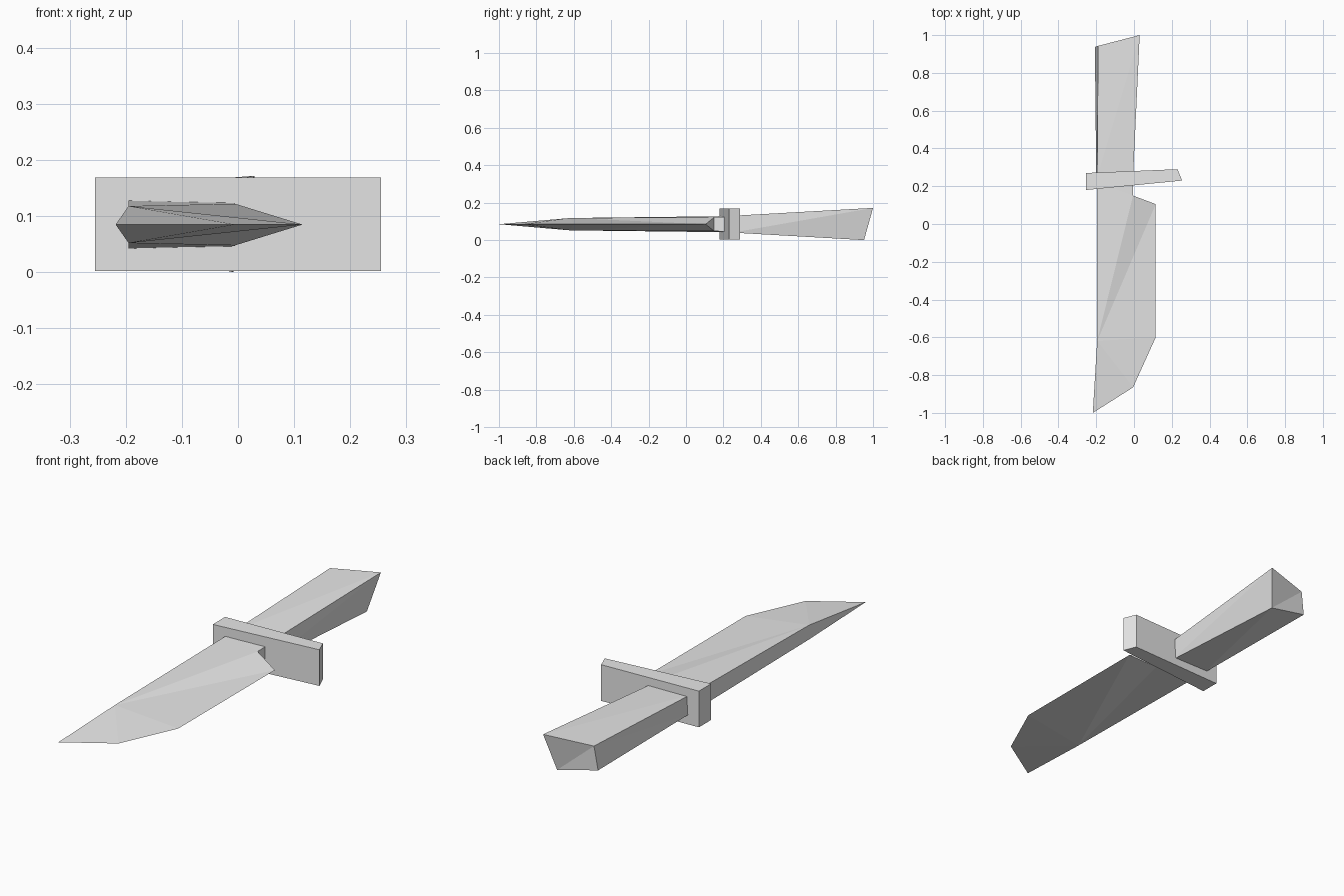
import bpy
import bmesh

cube = bpy.data.objects.get("Cube")
if cube:
    bpy.data.objects.remove(cube, do_unlink=True)

steel = bpy.data.materials.new("light_grey")
steel.use_nodes = True
steel.diffuse_color = (0.8, 0.8, 0.8, 1)
steel.node_tree.nodes["Principled BSDF"].inputs["Base Color"].default_value = steel.diffuse_color


def build(name, points, faces):
    """Flat-shaded part from named corner points; each face is a string of corner letters."""
    bm = bmesh.new()
    verts = {key: bm.verts.new(co) for key, co in points.items()}
    for face in faces.split():
        bm.faces.new([verts[key] for key in face])
    bmesh.ops.recalc_face_normals(bm, faces=bm.faces)
    mesh = bpy.data.meshes.new(name)
    bm.to_mesh(mesh)
    bm.free()
    mesh.materials.append(steel)
    obj = bpy.data.objects.new(name, mesh)
    bpy.context.collection.objects.link(obj)
    return obj


MID = 0.085

# Blade: thick spine and shoulder, tapering to a sharp edge on the mid plane.
# Lower-case corners mirror the upper-case ones below the mid plane.
edge = {"E": (0.115, 0.105), "F": (0.115, -0.6), "G": (-0.005, -0.865), "T": (-0.218, -1.0)}
thick = {"A": (-0.195, -0.62, 0.033), "B": (-0.195, 0.22, 0.043),
         "C": (-0.005, 0.22, 0.039), "D": (-0.005, 0.15, 0.037)}
corners = {key: (x, y, MID) for key, (x, y) in edge.items()}
for key, (x, y, half) in thick.items():
    corners[key] = (x, y, MID + half)
    corners[key.lower()] = (x, y, MID - half)
build("blade", corners,
      "ABD BCD ADE AEF AFG AGT abd bcd adE aEF aFG aGT ABba AaT BCcb CDdc DEd")

# Guard: skewed bar extruded through its full height
outline = [(-0.255, 0.18), (0.255, 0.23), (0.23, 0.29), (-0.255, 0.27)]
bar = {}
for (x, y), low, high in zip(outline, "abcd", "ABCD"):
    bar[low] = (x, y, 0.002)
    bar[high] = (x, y, 0.169)
build("guard", bar, "abcd ABCD abBA bcCB cdDC daAD")

# Handle: flared four-sided grip with a slanted, creased butt
grip = {
    "A": (-0.195, 0.25, 0.128), "B": (-0.005, 0.25, 0.13),
    "a": (-0.2, 0.25, 0.045), "b": (-0.01, 0.25, 0.04),
    "C": (0.03, 1.0, 0.172), "D": (-0.19, 0.943, 0.155),
    "c": (-0.008, 0.952, 0.0), "d": (-0.207, 0.937, 0.045),
}
build("handle", grip, "ABba ABC ACD abc acd BCb bCc ADa aDd CDc cDd")
